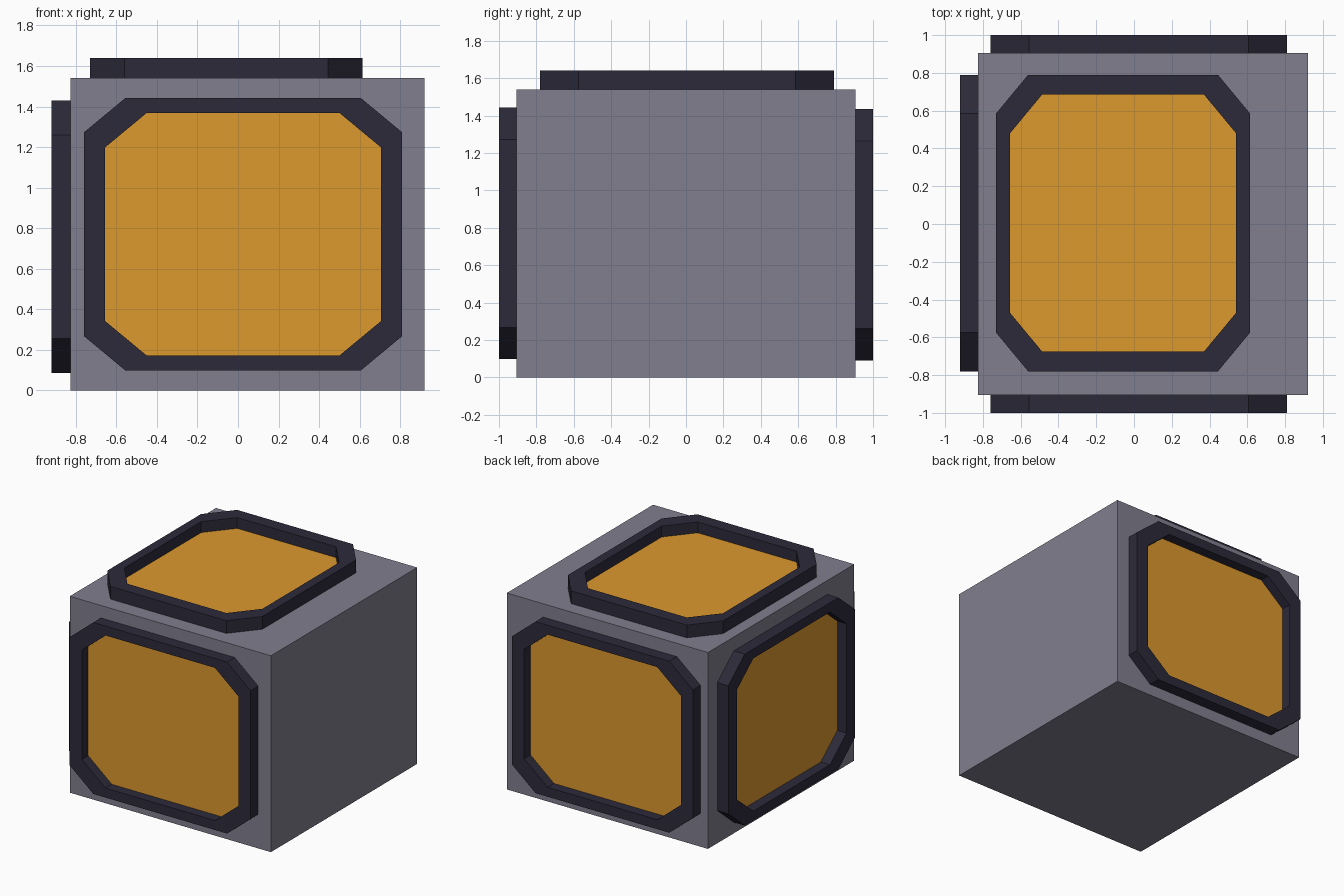
import bpy, bmesh
from mathutils import Vector

if "Cube" in bpy.data.objects:
    bpy.data.objects.remove(bpy.data.objects["Cube"])


def material(name, color):
    m = bpy.data.materials.new(name)
    m.diffuse_color = (*color, 1)
    m.use_nodes = True
    m.node_tree.nodes["Principled BSDF"].inputs["Base Color"].default_value = m.diffuse_color
    return m


GREY = material("grey_purple", (0.22, 0.21, 0.27))
DARK = material("dark_frame", (0.026, 0.023, 0.042))
ORANGE = material("orange_panel", (0.72, 0.32, 0.027))


def finish(bm, name, mat):
    bmesh.ops.recalc_face_normals(bm, faces=bm.faces)
    me = bpy.data.meshes.new(name)
    bm.to_mesh(me)
    bm.free()
    me.materials.append(mat)
    ob = bpy.data.objects.new(name, me)
    bpy.context.collection.objects.link(ob)


def octagon(w, h, cw=0.205, ch=0.17):
    """Rectangle with cut corners, centred on the origin."""
    a, b = w / 2, h / 2
    return [(-a + cw, -b), (a - cw, -b), (a, -b + ch), (a, b - ch),
            (a - cw, b), (-a + cw, b), (-a, b - ch), (-a, -b + ch)]


def window(name, centre, u, v, out, height):
    """Raised octagonal frame with a recessed panel; centre lies on the body face."""
    c, u, v, out = map(Vector, (centre, u, v, out))

    def ring(bm, pts, d):
        return [bm.verts.new(c + u * x + v * y + out * d) for x, y in pts]

    outer, inner = octagon(1.57, 1.345), octagon(1.36, 1.197)

    # Frame: closed band through four rings
    bm = bmesh.new()
    rings = [ring(bm, outer, 0), ring(bm, outer, height),
             ring(bm, inner, height), ring(bm, inner, 0)]
    for r in range(4):
        p, q = rings[r], rings[(r + 1) % 4]
        for i in range(8):
            j = (i + 1) % 8
            bm.faces.new((p[i], p[j], q[j], q[i]))
    finish(bm, name + "_frame", DARK)

    # Panel: thin plate filling the opening
    bm = bmesh.new()
    lo, hi = ring(bm, inner, 0), ring(bm, inner, 0.015)
    bm.faces.new(lo)
    bm.faces.new(hi)
    for i in range(8):
        j = (i + 1) % 8
        bm.faces.new((lo[i], lo[j], hi[j], hi[i]))
    finish(bm, name + "_panel", ORANGE)


# Body block
X0, X1, Y, Z = -0.825, 0.92, 0.906, 1.54
bm = bmesh.new()
bmesh.ops.create_cube(bm, size=1)
for vert in bm.verts:
    vert.co = ((X0 + X1) / 2 + vert.co.x * (X1 - X0), vert.co.y * 2 * Y,
               (vert.co.z + 0.5) * Z)
finish(bm, "body", GREY)

# Windows on the front, back, left and top
window("front", (0.025, -Y, 0.77), (1, 0, 0), (0, 0, 1), (0, -1, 0), 1 - Y)
window("back", (0.025, Y, 0.763), (1, 0, 0), (0, 0, 1), (0, 1, 0), 1 - Y)
window("left", (X0, 0.005, 0.758), (0, 1, 0), (0, 0, 1), (-1, 0, 0), 0.095)
window("top", (-0.058, 0.005, Z), (0, 1, 0), (1, 0, 0), (0, 0, 1), 0.1)
